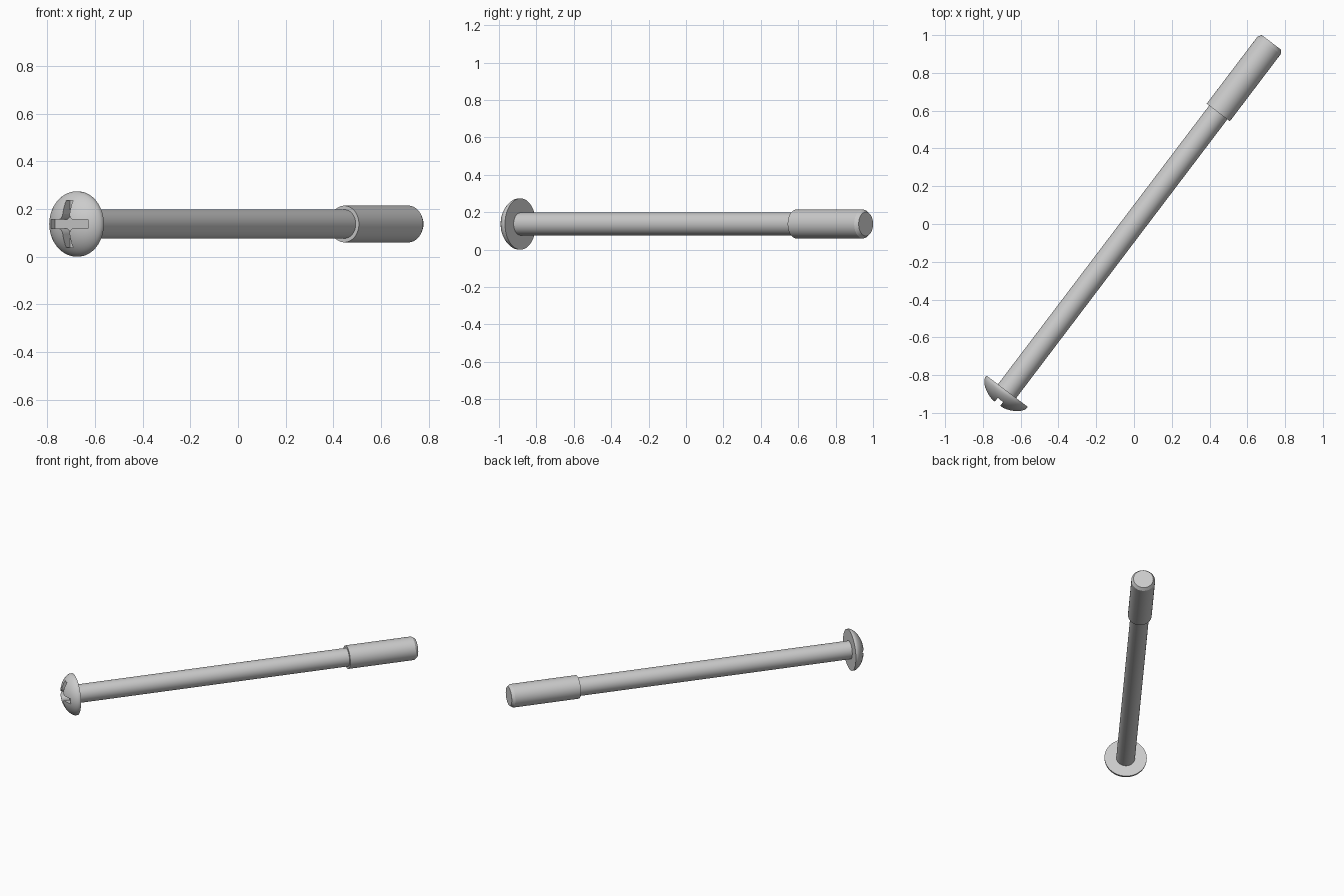
import bpy, bmesh, math
from mathutils import Matrix, Vector

if "Cube" in bpy.data.objects:
    bpy.data.objects.remove(bpy.data.objects["Cube"])

# Screw frame: local z runs from the underside of the head to the tip
axis = Vector((0.604, 0.797, 0)).normalized()
up = Vector((0, 0, 1))
side = axis.cross(up)
FRAME = Matrix.Translation((-0.672, -0.885, 0.137)) @ Matrix((up, side, axis)).transposed().to_4x4()
SEGMENTS = 64


def make_object(name, bm):
    bmesh.ops.recalc_face_normals(bm, faces=bm.faces)
    mesh = bpy.data.meshes.new(name)
    bm.to_mesh(mesh)
    bm.free()
    mesh.transform(FRAME)
    obj = bpy.data.objects.new(name, mesh)
    bpy.context.collection.objects.link(obj)
    return obj


def lathe(name, profile):
    """Spin (radius, height) points around local z; ends lie on the axis."""
    bm = bmesh.new()
    verts = [bm.verts.new((r, 0, h)) for r, h in profile]
    edges = [bm.edges.new(pair) for pair in zip(verts, verts[1:])]
    bmesh.ops.spin(bm, geom=verts + edges, axis=(0, 0, 1), cent=(0, 0, 0),
                   angle=math.tau, steps=SEGMENTS, use_duplicate=False)
    bmesh.ops.remove_doubles(bm, verts=bm.verts, dist=1e-5)
    return make_object(name, bm)


def smooth(obj):
    bpy.ops.object.select_all(action='DESELECT')
    obj.select_set(True)
    bpy.context.view_layer.objects.active = obj
    bpy.ops.object.shade_smooth_by_angle(angle=math.radians(30))


# Domed head: flat underside, thin rim, cap between a sphere and an ellipse
R, RIM, CAP = 0.137, 0.010, 0.077
ball = (R * R + CAP * CAP) / (2 * CAP)
dome = [(0, 0), (R, 0)]
for i in range(15):
    r = R * math.cos(i / 14 * math.pi / 2)
    ellipse = CAP * math.sqrt(max(0, 1 - (r / R) ** 2))
    sphere = math.sqrt(ball * ball - r * r) - ball + CAP
    dome.append((r if i < 14 else 0, -RIM - (ellipse + sphere) / 2))
head = lathe("head", dome)

# Cross-shaped drive recess with rounded inner corners
ARM, HALF, FILLET = 0.098, 0.018, 0.024
quarter = [(ARM, HALF)]
c = HALF + FILLET
for i in range(7):
    a = math.radians(270 - 15 * i)
    quarter.append((c + FILLET * math.cos(a), c + FILLET * math.sin(a)))
quarter.append((HALF, ARM))
bm = bmesh.new()
outline = []
for k in range(4):
    turn = Matrix.Rotation(k * math.pi / 2, 3, 'Z')
    outline += [bm.verts.new(turn @ Vector((x, y, -0.03))) for x, y in quarter]
floor = bm.faces.new(outline)
top = bmesh.ops.extrude_face_region(bm, geom=[floor])["geom"]
bmesh.ops.translate(bm, vec=(0, 0, -0.12),
                    verts=[v for v in top if isinstance(v, bmesh.types.BMVert)])
cutter = make_object("recess_cutter", bm)
cutter.hide_render = True

cut = head.modifiers.new("recess", 'BOOLEAN')
cut.operation = 'DIFFERENCE'
cut.solver = 'EXACT'
cut.object = cutter
bpy.context.view_layer.objects.active = head
bpy.ops.object.modifier_apply(modifier=cut.name)
bpy.data.objects.remove(cutter)

# Shank: slim shaft stepping up to the thicker end with a chamfered tip
THIN, THICK, STEP, TIP = 0.0605, 0.077, 1.851, 2.317
shank = lathe("shank", [(0, -0.005), (THIN, -0.005), (THIN, STEP), (THICK, STEP),
                        (THICK, TIP - 0.02), (0.064, TIP), (0, TIP)])

for part in (head, shank):
    smooth(part)
